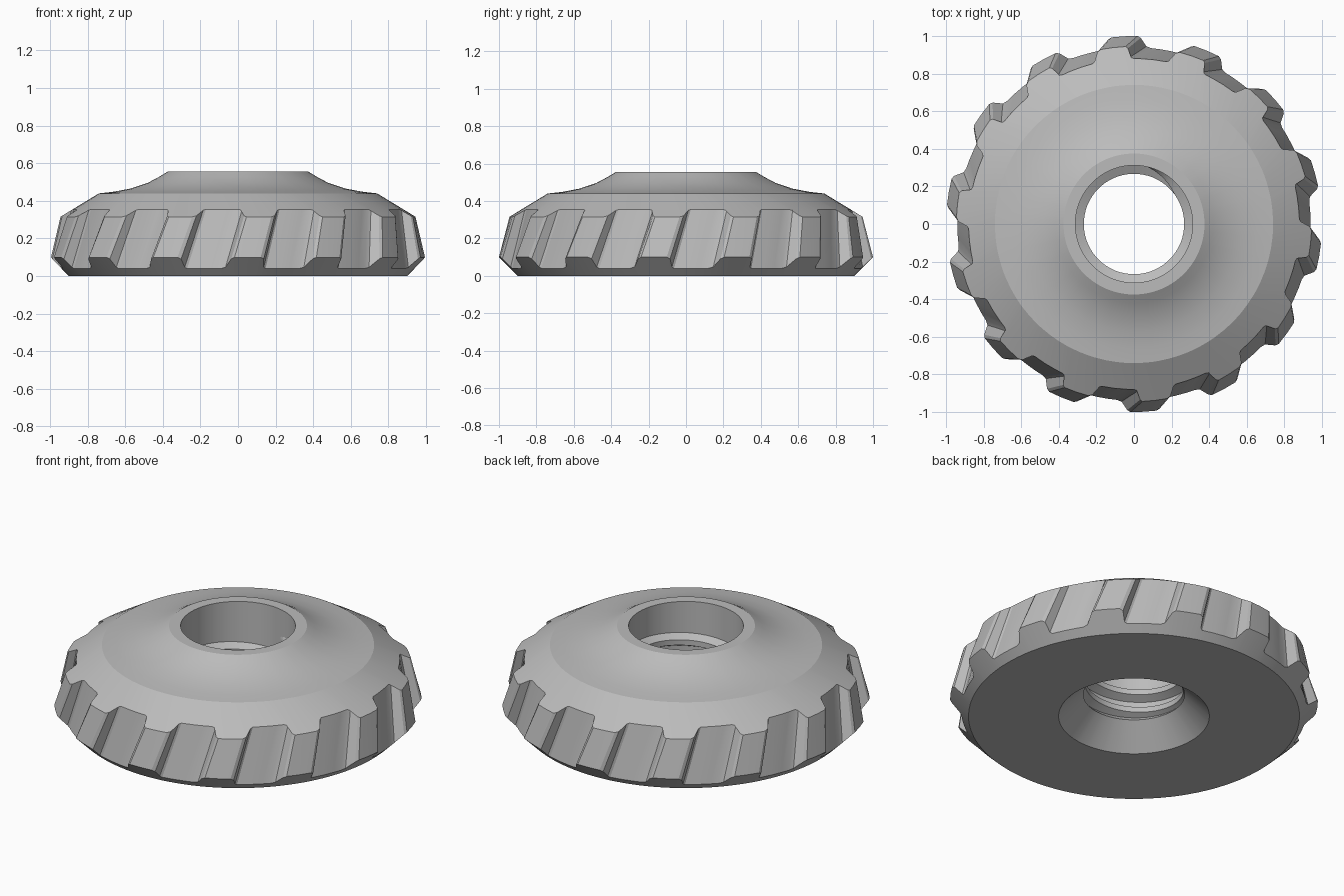
import bpy, bmesh, math

cube = bpy.data.objects.get("Cube")
if cube:
    bpy.data.objects.remove(cube)

# One plain grey for the whole part
grey = bpy.data.materials.new("light_grey")
grey.use_nodes = True
grey.diffuse_color = (0.5, 0.5, 0.5, 1)
grey.node_tree.nodes["Principled BSDF"].inputs["Base Color"].default_value = (0.5, 0.5, 0.5, 1)

TEETH = 14
STEP = 2 * math.pi / TEETH
LEAN = 0.31          # twist of the teeth, radians per unit of height


def point(r, z, a):
    return (r * math.cos(a), r * math.sin(a), z)


def loft(name, sections, closed):
    """Skin equal-length closed sections, optionally joining last to first."""
    bm = bmesh.new()
    rows = [[bm.verts.new(p) for p in s] for s in sections]
    n = len(rows[0])
    pairs = list(zip(rows, rows[1:]))
    if closed:
        pairs.append((rows[-1], rows[0]))
    for a, b in pairs:
        for i in range(n):
            j = (i + 1) % n
            bm.faces.new((a[i], b[i], b[j], a[j]))
    if not closed:
        bm.faces.new(rows[0])
        bm.faces.new(rows[-1])
    bmesh.ops.recalc_face_normals(bm, faces=bm.faces)
    mesh = bpy.data.meshes.new(name)
    bm.to_mesh(mesh)
    bm.free()
    mesh.materials.append(grey)
    ob = bpy.data.objects.new(name, mesh)
    bpy.context.collection.objects.link(ob)
    bpy.ops.object.select_all(action='DESELECT')
    ob.select_set(True)
    bpy.context.view_layer.objects.active = ob
    bpy.ops.object.shade_smooth_by_angle(angle=math.radians(21))
    return ob


# One tooth pitch: angle and height of the tooth (0 valley, 1 crest)
pitch = [(.175, 0), (.25, 0), (.32, 0), (.37, 0), (.395, .12), (.415, .85),
         (.43, 1), (.5, 1), (.57, 1), (.59, .85), (.61, .12)]

# Round profile: dished top, collar, bore and countersink
inner = [(.74, .44), (.66, .449), (.57, .466), (.48, .496), (.42, .528), (.375, .555),
         (.312, .555), (.312, .175), (.275, .135), (.41, 0)]

# Knurled body: each column follows the lower and upper cones at its own tooth height
columns = []
for t in range(TEETH):
    for a, h in pitch:
        ang = -math.pi / 2 + t * STEP + a
        low = (.94 + .06 * h, .04 + .06 * h)
        high = (.88 + .065 * h, .355 - .04 * h)
        col = [point(.9, 0, ang)]
        col += [point(r, z, ang + LEAN * (z - .1)) for r, z in (low, high)]
        col += [point(r, z, ang) for r, z in inner]
        columns.append(col)
loft("knurled_body", columns, True)

# Internal screw thread, tapering away at its upper end
TURNS, RISE, SEG = 2.0, .11, 64
count = int(TURNS * SEG)
end_angle = math.radians(80)
thread = []
for i in range(count + 1):
    back = (count - i) / SEG
    ang = end_angle - back * 2 * math.pi
    z = .37 - back * RISE
    fade = min(1, .05 + back * 8)
    crest = .318 - .051 * fade
    thread.append([point(r, z + dz, ang) for r, dz in
                   ((.318, -.042), (crest, -.016), (crest, .016), (.318, .042))])
loft("screw_thread", thread, False)
